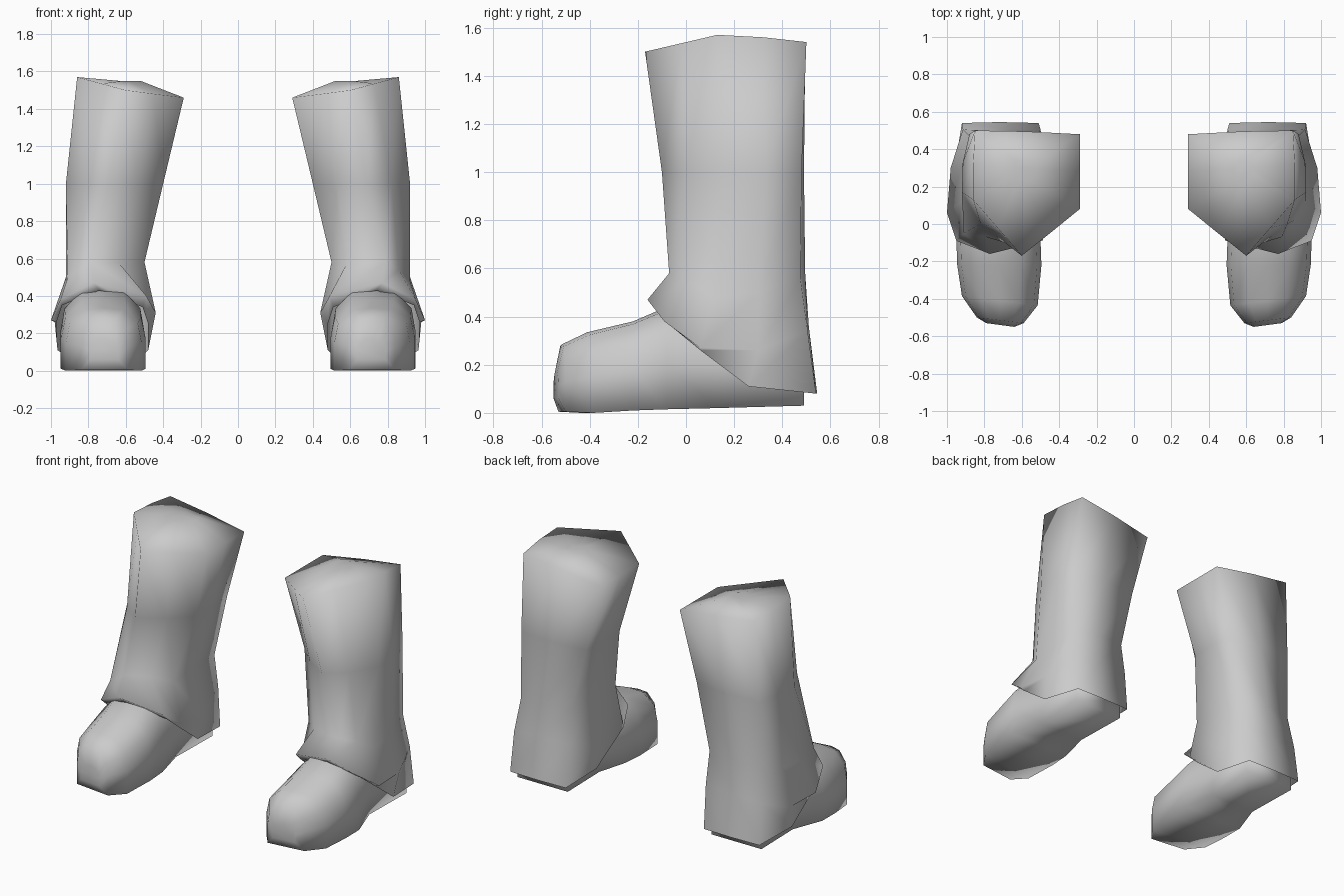
import bpy, bmesh

cube = bpy.data.objects.get("Cube")
if cube:
    bpy.data.objects.remove(cube, do_unlink=True)

grey = bpy.data.materials.new("plain grey")
grey.use_nodes = True
grey.diffuse_color = (0.6, 0.6, 0.6, 1)
grey.node_tree.nodes["Principled BSDF"].inputs["Base Color"].default_value = (0.6, 0.6, 0.6, 1)


def loft(name, rings, side):
    """Skin a list of rings into one smooth shell, closed at both ends; side mirrors it in x."""
    bm = bmesh.new()
    loops = [[bm.verts.new((x * side, y, z)) for x, y, z in ring] for ring in rings]
    for a, b in zip(loops, loops[1:]):
        for i in range(len(a)):
            j = (i + 1) % len(a)
            bm.faces.new((a[i], a[j], b[j], b[i]))
    bm.faces.new(loops[0])
    if "shoe" in name:  # the trouser hem stays open
        bm.faces.new(loops[-1])
    bmesh.ops.recalc_face_normals(bm, faces=bm.faces)
    mesh = bpy.data.meshes.new(name)
    bm.to_mesh(mesh)
    bm.free()
    mesh.materials.append(grey)
    mesh.polygons.foreach_set("use_smooth", [True] * len(mesh.polygons))
    obj = bpy.data.objects.new(name, mesh)
    bpy.context.collection.objects.link(obj)


# Trouser rings run from the inner back corner, round the outside, to the inside
waist = [(.29, .48, 1.46), (.58, .495, 1.505), (.85, .5, 1.54), (.86, .32, 1.56),
         (.86, .13, 1.57), (.73, -.02, 1.535), (.6, -.17, 1.5), (.45, -.05, 1.48),
         (.29, .08, 1.46), (.29, .28, 1.46)]
# Small ring that raises the middle of the closed top
crown = [(.58 + (x - .58) * .2, .3 + (y - .3) * .2, 1.55) for x, y, z in waist]
knee = [(x, y, 1) for x, y in (
        (.41, .47), (.65, .49), (.88, .48), (.915, .33), (.92, .17),
        (.82, .0), (.69, -.1), (.53, 0), (.4, .13), (.4, .3))]
bulge = [(.5, .505, .36), (.72, .51, .36), (.915, .505, .34), (.98, .3, .26),
         (1, .06, .27), (.95, -.09, .38), (.77, -.16, .47), (.49, -.09, .4),
         (.44, .03, .31), (.46, .28, .27)]
hem = [(.51, .54, .08), (.72, .545, .08), (.92, .54, .08), (.965, .26, .11),
       (.97, .06, .26), (.94, -.05, .35), (.74, -.12, .43), (.51, -.02, .34),
       (.48, .08, .25), (.48, .26, .11)]


def ankle(front_outer, front_inner):
    """Ankle ring; the front folds differ between the two legs."""
    return [(.51, .48, .58), (.7, .495, .58), (.885, .475, .56), (.92, .3, .5),
            (.92, .12, .48), front_outer, (.79, -.07, .58), front_inner,
            (.5, .03, .58), (.5, .25, .58)]


def shoe_section(y, x0, x1, top, bottom, skew=0):
    """Arched cross-section of the shoe at depth y; skew sets the outer side back."""
    arch = [(0, 0), (0, .45), (.05, .75), (.25, .97), (.5, 1),
            (.75, .97), (.95, .75), (1, .45), (1, 0)]
    return [(x0 + u * (x1 - x0), y + skew * (u - .5), bottom + v * (top - bottom))
            for u, v in arch]


# Shoe sections from toe to heel, narrowing at the instep
shoe = [
    shoe_section(-.54, .64, .79, .17, .06, .02),
    shoe_section(-.515, .59, .84, .285, .005, .03),
    shoe_section(-.41, .515, .92, .335, 0, .05),
    shoe_section(-.22, .495, .945, .38, .01),
    shoe_section(-.08, .5, .95, .44, .015),
    shoe_section(.13, .55, .88, .42, .02),
    shoe_section(.49, .53, .9, .3, .03),
]

left_ankle = ankle((.86, .02, .54), (.58, -.03, .57))
right_ankle = ankle((.91, -.05, .5), (.64, 0, .58))

for label, side, ring in (("left", 1, left_ankle), ("right", -1, right_ankle)):
    loft(label + "_trouser_leg", [crown, waist, knee, ring, bulge, hem], side)
    loft(label + "_shoe", shoe, side)
